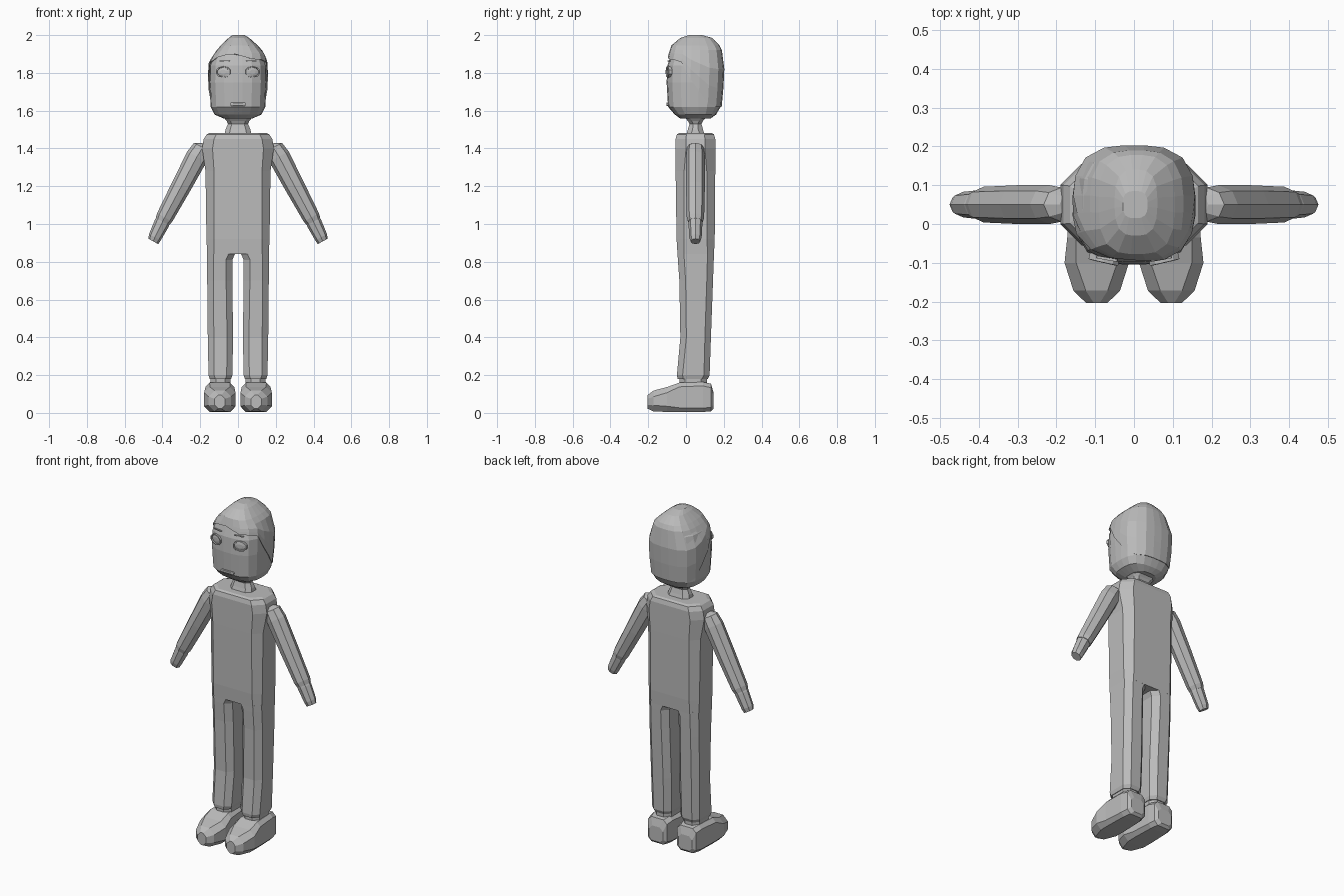
import bpy, bmesh, math
from mathutils import Vector, Matrix

grey = bpy.data.materials.new("plain grey")
grey.diffuse_color = (0.5, 0.5, 0.5, 1)


def loft(name, rings, mirror=False, caps=True):
    """Skin a list of equal-length point rings."""
    bm = bmesh.new()
    rows = [[bm.verts.new(p) for p in r] for r in rings]
    n = len(rows[0])
    for a, b in zip(rows, rows[1:]):
        for i in range(n):
            j = (i + 1) % n
            bm.faces.new((a[i], a[j], b[j], b[i]))
    if caps:
        bm.faces.new(rows[0][::-1])
        bm.faces.new(rows[-1])
    bmesh.ops.recalc_face_normals(bm, faces=bm.faces[:])
    me = bpy.data.meshes.new(name)
    bm.to_mesh(me)
    bm.free()
    me.materials.append(grey)
    ob = bpy.data.objects.new(name, me)
    bpy.context.collection.objects.link(ob)
    if mirror:
        ob.modifiers.new("Mirror", 'MIRROR').use_mirror_merge = False
    return ob


def octagon(x0, x1, y0, y1, c):
    """Rectangle with cut corners, as 2D points."""
    return [(x0 + c, y0), (x1 - c, y0), (x1, y0 + c), (x1, y1 - c),
            (x1 - c, y1), (x0 + c, y1), (x0, y1 - c), (x0, y0 + c)]


def stack(name, rows, mirror=False):
    """Loft of cut-corner sections: (z, x0, x1, y0, y1, corner)."""
    return loft(name, [[(x, y, z) for x, y in octagon(*r)] for z, *r in rows], mirror)


# Torso with bevelled shoulders
stack("torso", [(z, -h, h, y0, y1, c) for z, h, y0, y1, c in [
    (0.84, 0.163, -0.045, 0.148, 0.035), (0.92, 0.167, -0.05, 0.152, 0.04),
    (1.28, 0.172, -0.055, 0.155, 0.045), (1.40, 0.19, -0.055, 0.155, 0.055),
    (1.45, 0.182, -0.055, 0.155, 0.055), (1.475, 0.165, -0.048, 0.148, 0.05),
    (1.482, 0.15, -0.035, 0.135, 0.05)]])

# Legs, ankles
stack("leg", [
    (0.18, 0.036, 0.150, -0.045, 0.115, 0.03), (0.20, 0.03, 0.156, -0.048, 0.125, 0.03),
    (0.40, 0.026, 0.160, -0.03, 0.132, 0.032), (0.70, 0.03, 0.163, -0.035, 0.143, 0.033),
    (0.81, 0.03, 0.163, -0.043, 0.147, 0.034), (0.85, 0.012, 0.163, -0.045, 0.148, 0.034)], True)
stack("ankle", [(0.12, 0.04, 0.146, -0.035, 0.11, 0.03),
                (0.19, 0.04, 0.146, -0.035, 0.11, 0.03)], True)

# Shoes, lofted from heel to toe: (y, half width, top, bottom, corner)
shoe = [(0.145, 0.045, 0.11, 0.022, 0.02), (0.132, 0.062, 0.155, 0.008, 0.022),
        (0.09, 0.07, 0.163, 0.005, 0.02), (-0.035, 0.076, 0.160, 0.005, 0.022),
        (-0.10, 0.083, 0.137, 0.005, 0.03), (-0.172, 0.060, 0.118, 0.008, 0.032),
        (-0.203, 0.028, 0.095, 0.022, 0.02)]
loft("shoe", [[(x, y, z) for x, z in octagon(0.096 - h, 0.096 + h, b, t, c)]
              for y, h, t, b, c in shoe], True)


# Arms and hands: eight-sided tubes across a slanted axis
def tube(name, rows):
    across = Vector((0.88, 0, 0.48))
    rings = []
    for x, z, a, b in rows:
        rings.append([Vector((x, 0.05, z)) + across * (a * math.cos(t)) + Vector((0, b * math.sin(t), 0))
                      for t in [k * math.pi / 4 for k in range(8)]])
    loft(name, rings, True)


tube("arm", [(0.165, 1.415, 0.03, 0.03), (0.187, 1.405, 0.052, 0.044), (0.217, 1.357, 0.058, 0.05),
             (0.30, 1.20, 0.053, 0.05), (0.388, 1.035, 0.046, 0.046), (0.40, 1.013, 0.04, 0.04)])
tube("hand", [(0.385, 1.04, 0.036, 0.036), (0.403, 1.005, 0.041, 0.037),
              (0.44, 0.93, 0.035, 0.033), (0.449, 0.908, 0.030, 0.026)])

# Neck
stack("neck", [(1.47, -0.072, 0.072, 0.0, 0.10, 0.025), (1.50, -0.066, 0.066, 0.01, 0.09, 0.025),
               (1.53, -0.053, 0.053, 0.018, 0.082, 0.02), (1.545, -0.06, 0.06, 0.01, 0.09, 0.02),
               (1.57, -0.08, 0.08, -0.01, 0.11, 0.03)])

# Head and hair share a rounded-square section
SEG = 20


def section(k, z, cx, hx, y0, y1, power=3.0):
    t = 2 * math.pi * (k + 0.5) / SEG
    c, s = math.cos(t), math.sin(t)
    r = (abs(c) ** power + abs(s) ** power) ** (-1 / power)
    return Vector((cx + hx * r * c, (y0 + y1) / 2 + (y1 - y0) / 2 * r * s, z))


head = [(1.558, 0, 0.075, -0.03, 0.13), (1.58, 0, 0.125, -0.06, 0.16),
        (1.62, 0, 0.145, -0.095, 0.183), (1.75, 0, 0.152, -0.103, 0.193),
        (1.84, 0, 0.150, -0.098, 0.193), (1.89, 0, 0.133, -0.082, 0.185),
        (1.935, 0, 0.09, -0.06, 0.16)]
loft("head", [[section(k, *row) for k in range(SEG)] for row in head])

hair = [(1.62, 0, 0.147, -0.10, 0.189), (1.75, 0, 0.159, -0.108, 0.201),
        (1.85, 0, 0.157, -0.105, 0.204), (1.90, 0.007, 0.138, -0.092, 0.200),
        (1.945, 0.007, 0.098, -0.078, 0.178), (1.985, 0.005, 0.055, -0.03, 0.14),
        (2.0, 0.003, 0.032, 0.015, 0.085)]


def hair_at(k, z):
    for a, b in zip(hair, hair[1:]):
        if z <= b[0]:
            f = max(0, (z - a[0]) / (b[0] - a[0]))
            return section(k, z, *[p + (q - p) * f for p, q in zip(a[1:], b[1:])])


def hairline(k):
    """Swept fringe in front, dropping past the ears to the nape."""
    p = section(k, 0, 0, 0.155, -0.1, 0.2)
    if p.y < -0.02:
        return 1.885 + 0.015 * math.cos((p.x + 0.04) * 22) - 0.02 * (abs(p.x) > 0.13)
    return 1.83 - 0.21 * min(1, (p.y + 0.02) / 0.16)


rows = [[], [], [], [], []]
for k in range(SEG):
    low = hairline(k)
    tip = hair_at(k, low)
    rows[0].append(Vector((tip.x * 0.93, 0.05 + (tip.y - 0.05) * 0.93, low + 0.004)))
    for i in range(1, 5):
        rows[i].append(hair_at(k, low + (1.92 - low) * (i - 1) / 3))
rows += [[section(k, *row) for k in range(SEG)] for row in hair[4:]]
loft("hair", rows)

# Eyes: raised lid ring around a recessed eyeball
eye = []
for a, d in [(1, -0.012), (1, 0.005), (0.82, 0.006), (0.78, -0.001), (0.4, 0.002)]:
    eye.append([(0.041 * a * math.cos(t), -d, 0.031 * a * math.sin(t))
                for t in [(k + 0.5) * math.pi / 5 for k in range(10)]])
turn = Matrix.Translation((0.078, -0.094, 1.805)) @ Matrix.Rotation(math.radians(13), 4, 'Z')
loft("eye", [[turn @ Vector(p) for p in r] for r in eye], True)

# Brows and mouth
brow = Matrix.Translation((0.07, -0.09, 1.862)) @ Matrix.Rotation(math.radians(10), 4, 'Z')
loft("brow", [[brow @ Vector((x, y, z)) for x, z in octagon(-0.028, 0.028, -0.003, 0.003, 0.002)]
              for y in (0.004, -0.003)], True)
loft("mouth", [[(x, y, z) for x, z in octagon(-0.043 * s, 0.043 * s, 1.634 - 0.008 * s, 1.634 + 0.008 * s, 0.005 * s)]
               for y, s in ((-0.09, 1), (-0.102, 1), (-0.104, 0.7))])
